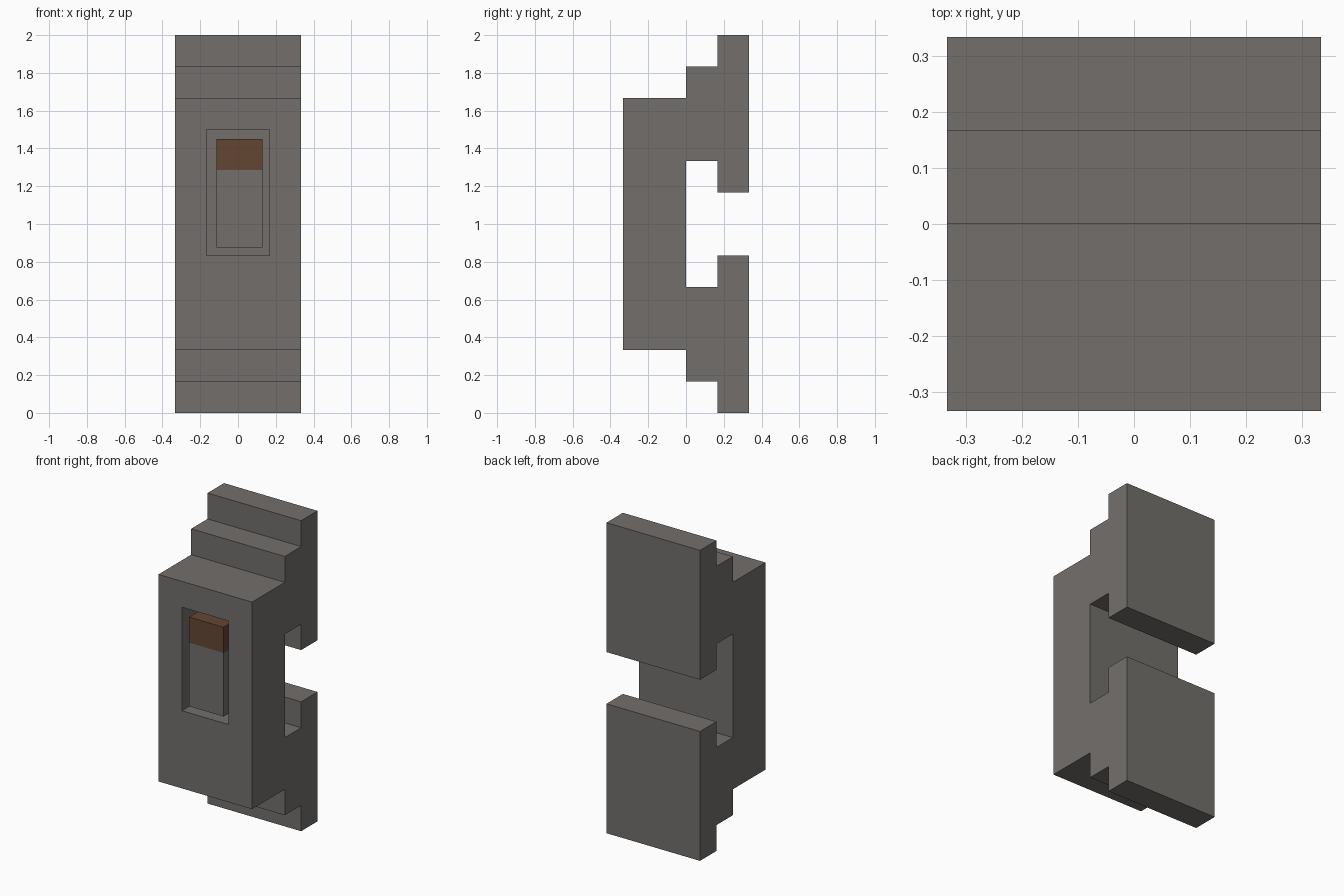
import bpy, bmesh
from mathutils import Vector

if "Cube" in bpy.data.objects:
    bpy.data.objects.remove(bpy.data.objects["Cube"])


def material(name, rgb):
    m = bpy.data.materials.new(name)
    m.diffuse_color = (*rgb, 1)
    m.use_nodes = True
    m.node_tree.nodes["Principled BSDF"].inputs["Base Color"].default_value = m.diffuse_color
    return m


GREY = material("warm grey", (0.171, 0.159, 0.150))
BROWN = material("rust brown", (0.127, 0.061, 0.034))


def add_object(name, bm, *mats):
    bmesh.ops.recalc_face_normals(bm, faces=bm.faces)
    me = bpy.data.meshes.new(name)
    bm.to_mesh(me)
    bm.free()
    for m in mats:
        me.materials.append(m)
    ob = bpy.data.objects.new(name, me)
    bpy.context.collection.objects.link(ob)
    return ob


def box(lo, hi):
    bm = bmesh.new()
    bmesh.ops.create_cube(bm, size=1)
    lo, hi = Vector(lo), Vector(hi)
    for v in bm.verts:
        v.co = (lo + hi) / 2 + v.co * (hi - lo)
    return bm


U = 1 / 6  # the housing follows a grid of one-sixth units

# Housing: stepped side profile (y, z), extruded across the width
profile = [(1, 0), (2, 0), (2, 5), (1, 5), (1, 4), (0, 4), (0, 8), (1, 8),
           (1, 7), (2, 7), (2, 12), (1, 12), (1, 11), (0, 11), (0, 10),
           (-2, 10), (-2, 2), (0, 2), (0, 1), (1, 1)]
bm = bmesh.new()
face = bm.faces.new([bm.verts.new((-2 * U, y * U, z * U)) for y, z in profile])
ext = bmesh.ops.extrude_face_region(bm, geom=[face])
bmesh.ops.translate(bm, vec=(4 * U, 0, 0),
                    verts=[g for g in ext["geom"] if isinstance(g, bmesh.types.BMVert)])
housing = add_object("housing", bm, GREY)

# Rectangular recess in the front for the switch
cutter = add_object("recess_cutter", box((-U, -3 * U, 5 * U), (U, -U, 9 * U)), GREY)
cutter.hide_render = True
cutter.hide_viewport = True
cut = housing.modifiers.new("recess", "BOOLEAN")
cut.operation = 'DIFFERENCE'
cut.solver = 'EXACT'
cut.object = cutter

# Switch lever filling the recess, with a brown upper end
TIP = 1.285
bm = box((-0.115, -2 * U + 0.001, 0.875), (0.13, -U, 1.45))
bmesh.ops.bisect_plane(bm, geom=bm.verts[:] + bm.edges[:] + bm.faces[:],
                       plane_co=(0, 0, TIP), plane_no=(0, 0, 1))
for f in bm.faces:
    f.material_index = int(f.calc_center_median().z > TIP)
add_object("switch_lever", bm, GREY, BROWN)
